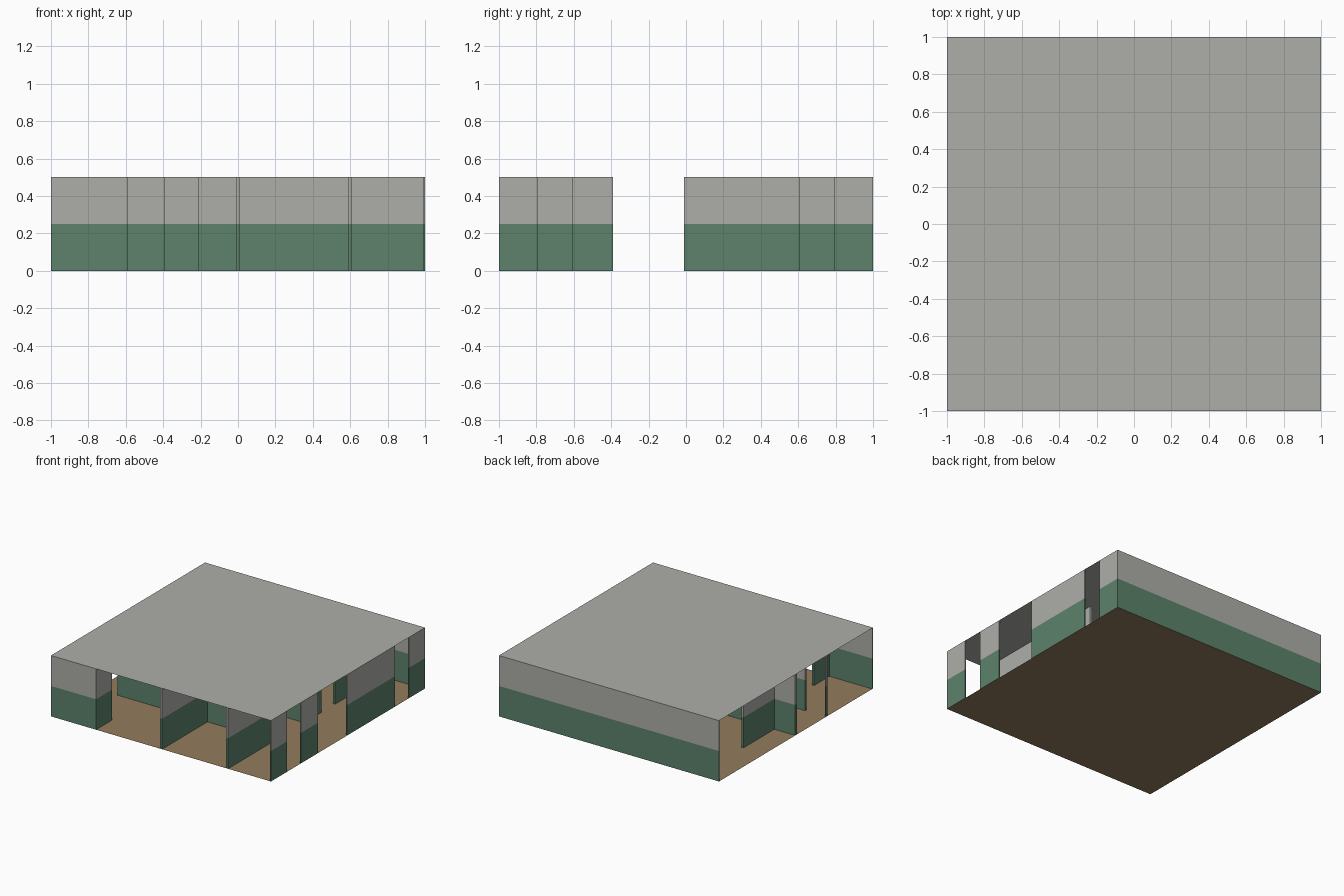
import bpy
import bmesh

cube = bpy.data.objects.get("Cube")
if cube:
    bpy.data.objects.remove(cube, do_unlink=True)

HEIGHT = 0.5
HALF = 0.01          # half the wall thickness


def material(name, rgb):
    mat = bpy.data.materials.new(name)
    mat.use_nodes = True
    mat.diffuse_color = (*rgb, 1)
    mat.node_tree.nodes["Principled BSDF"].inputs["Base Color"].default_value = (*rgb, 1)
    return mat


GREY = material("pale_grey_plaster", (0.42, 0.42, 0.395))
GREEN = material("muted_green_paint", (0.11, 0.226, 0.148))
TAN = material("tan_floor", (0.29, 0.198, 0.108))


def add_object(name, bm, mats):
    mesh = bpy.data.meshes.new(name)
    bm.to_mesh(mesh)
    bm.free()
    for mat in mats:
        mesh.materials.append(mat)
    bpy.context.collection.objects.link(bpy.data.objects.new(name, mesh))


def sheet(name, z, up, mat):
    bm = bmesh.new()
    bmesh.ops.create_grid(bm, x_segments=1, y_segments=1, size=1)
    for v in bm.verts:
        v.co.z = z
    if not up:
        bmesh.ops.reverse_faces(bm, faces=bm.faces)
    add_object(name, bm, [mat])


def clip(value):
    return max(-1, min(1, value))


def wall(name, axis, line, start, end):
    """Upright wall along an axis, trimmed to the tile, green below and grey above."""
    along = (clip(start - HALF), clip(end + HALF))
    across = (clip(line - HALF), clip(line + HALF))
    xs, ys = (along, across) if axis == "x" else (across, along)
    bm = bmesh.new()
    bmesh.ops.create_cube(bm, size=1)
    for v in bm.verts:
        v.co = (xs[v.co.x > 0], ys[v.co.y > 0], HEIGHT * (v.co.z > 0))
    # The floor and roof close the ends
    caps = [f for f in bm.faces if abs(f.normal.z) > 0.5 or
            max(v.co.z for v in f.verts) == min(v.co.z for v in f.verts)]
    bmesh.ops.delete(bm, geom=caps, context="FACES_ONLY")
    bmesh.ops.bisect_plane(bm, geom=bm.verts[:] + bm.edges[:] + bm.faces[:],
                           plane_co=(0, 0, HEIGHT / 2), plane_no=(0, 0, 1))
    bmesh.ops.recalc_face_normals(bm, faces=bm.faces)
    for f in bm.faces:
        f.material_index = int(f.calc_center_median().z < HEIGHT / 2)
    add_object(name, bm, [GREY, GREEN])


# Floor and roof
sheet("floor", 0, True, TAN)
sheet("roof", HEIGHT, True, GREY)

# Walls: name, direction, position of line, then spans between openings
WALLS = [
    ("back_wall", "x", 1, [(-1, 1)]),
    ("front_wall", "x", -1, [(-1, -0.6)]),
    ("left_side_wall", "y", 1, [(-1, -0.8), (-0.6, -0.4), (0, 0.6), (0.8, 1)]),
    ("right_side_post", "x", -0.4, [(-1, -1)]),
    ("hall_front_wall", "x", -0.4, [(-0.8, -0.4), (-0.2, 0.6)]),
    ("hall_back_wall", "x", 0, [(-1, 0.6)]),
    ("front_stub_wall", "y", -0.6, [(-1, -0.8)]),
    ("front_divider", "y", 0, [(-1, -0.4)]),
    ("left_room_wall", "y", 0.6, [(-1, -0.4), (0, 0.2), (0.4, 1)]),
    ("back_divider", "y", -0.2, [(0, 1)]),
    ("right_room_wall", "y", -0.8, [(0, 0.4), (0.8, 1)]),
]
for name, axis, line, spans in WALLS:
    for i, (start, end) in enumerate(spans, 1):
        wall(f"{name}_{i}", axis, line, start, end)
